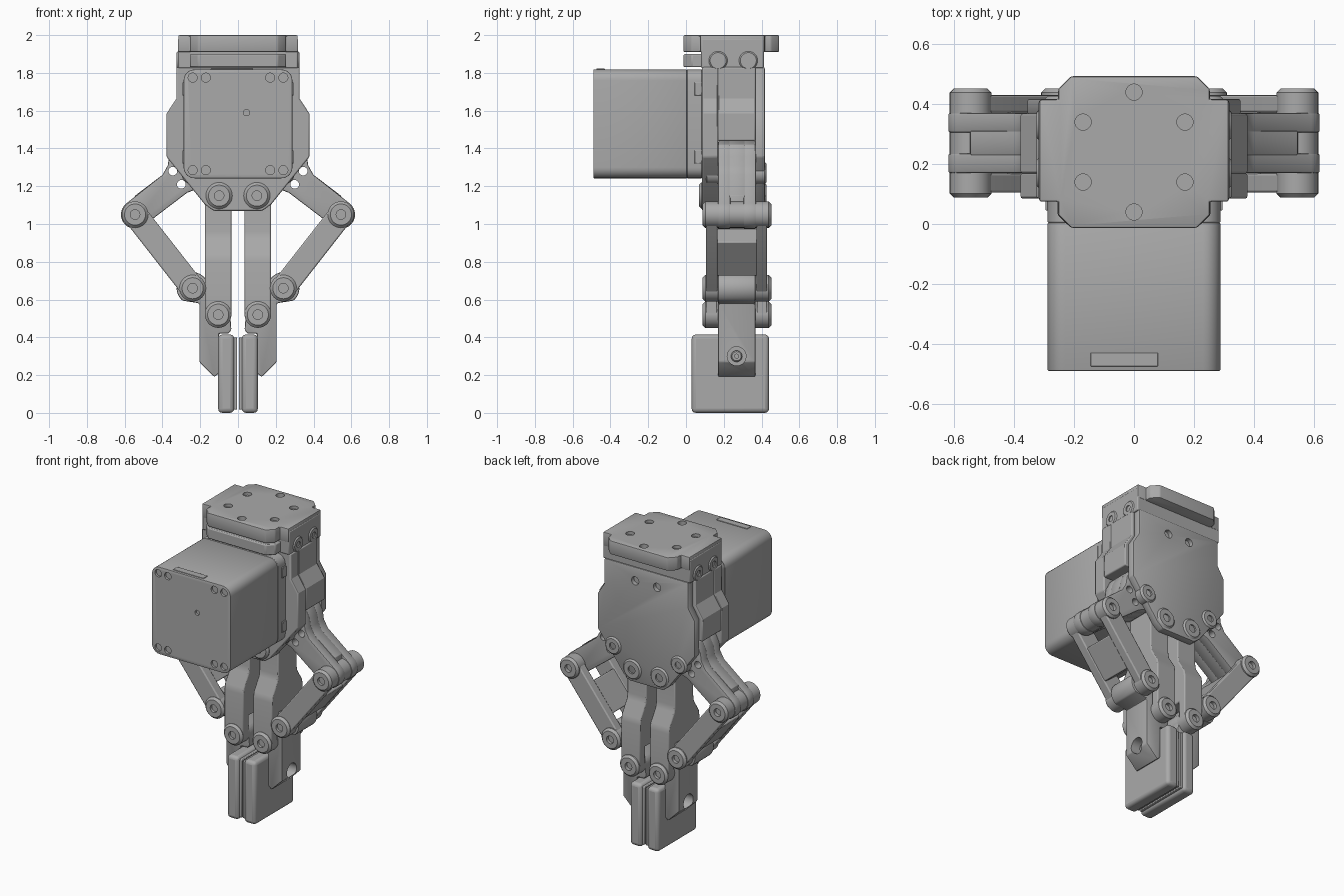
import bpy, bmesh, math
from mathutils import Vector

if "Cube" in bpy.data.objects:
    bpy.data.objects.remove(bpy.data.objects["Cube"], do_unlink=True)

grey = bpy.data.materials.new("machined_grey")
grey.use_nodes = True
colour = (0.4, 0.4, 0.4, 1)
grey.diffuse_color = colour
grey.node_tree.nodes["Principled BSDF"].inputs["Base Color"].default_value = colour

parts = []
# Place a 2D profile point (a, b) at depth d along each extrusion axis
PLACE = {"x": lambda a, b, d: (d, a, b),
         "y": lambda a, b, d: (a, d, b),
         "z": lambda a, b, d: (a, b, d)}


def finish(name, bm, bevel=0.0, segments=2):
    bmesh.ops.recalc_face_normals(bm, faces=bm.faces)
    mesh = bpy.data.meshes.new(name)
    bm.to_mesh(mesh)
    bm.free()
    mesh.materials.append(grey)
    obj = bpy.data.objects.new(name, mesh)
    bpy.context.collection.objects.link(obj)
    if bevel:
        mod = obj.modifiers.new("edge_bevel", "BEVEL")
        mod.width, mod.segments = bevel, segments
        mod.limit_method, mod.angle_limit = "ANGLE", math.radians(35)
    parts.append(obj)
    return obj


def prism(name, pts, lo, hi, axis="y", bevel=0.007, segments=2):
    """Extrude a flat outline between two depths."""
    bm = bmesh.new()
    low = [bm.verts.new(PLACE[axis](a, b, lo)) for a, b in pts]
    high = [bm.verts.new(PLACE[axis](a, b, hi)) for a, b in pts]
    bm.faces.new(low)
    bm.faces.new(high)
    for i in range(len(pts)):
        j = (i + 1) % len(pts)
        bm.faces.new((low[i], low[j], high[j], high[i]))
    return finish(name, bm, bevel, segments)


def lathe(name, centre, profile, axis="y", sides=32):
    """Turn a (radius, depth) profile about an axis; ends at radius 0 close it."""
    bm = bmesh.new()
    rings = []
    for r, d in profile:
        if r == 0:
            rings.append([bm.verts.new(PLACE[axis](*centre, d))])
        else:
            rings.append([bm.verts.new(PLACE[axis](a, b, d)) for a, b in arc(centre, r, 0, 360, sides)[:-1]])
    for p, q in zip(rings, rings[1:]):
        for i in range(sides):
            j = (i + 1) % sides
            loop = [p[i % len(p)], p[j % len(p)], q[j % len(q)], q[i % len(q)]]
            bm.faces.new(list(dict.fromkeys(loop)))
    return finish(name, bm)


def arc(c, r, start, end, n=12):
    angles = [math.radians(start + (end - start) * i / n) for i in range(n + 1)]
    return [(c[0] + r * math.cos(t), c[1] + r * math.sin(t)) for t in angles]


def capsule(p, q, r):
    ang = math.degrees(math.atan2(q[1] - p[1], q[0] - p[0]))
    return arc(p, r, ang + 90, ang + 270) + arc(q, r, ang - 90, ang + 90)


def rect(a0, b0, a1, b1):
    return [(a0, b0), (a1, b0), (a1, b1), (a0, b1)]


def mirrored(half):
    return half + [(-a, b) for a, b in reversed(half)]


def screw(name, centre, lo, hi, r, axis="y"):
    """Pin with chamfered socket heads at both ends."""
    s, c, deep = r * 0.36, r * 0.2, min(0.025, (hi - lo) * 0.3)
    lathe(name, centre, [(0, lo + deep), (s, lo + deep), (s, lo), (r - c, lo), (r, lo + c),
                         (r, hi - c), (r - c, hi), (s, hi), (s, hi - deep), (0, hi - deep)], axis)


def drill(obj, holes, r, lo, hi, axis="y"):
    """Cut round holes and bake the result."""
    for centre in holes:
        cutter = lathe("hole_cutter", centre, [(0, lo), (r, lo), (r, hi), (0, hi)], axis, 20)
        parts.remove(cutter)
        cutter.hide_render = True
        mod = obj.modifiers.new("hole", "BOOLEAN")
        mod.operation, mod.object, mod.solver = "DIFFERENCE", cutter, "EXACT"
        baked = bpy.data.meshes.new_from_object(
            obj.evaluated_get(bpy.context.evaluated_depsgraph_get()))
        obj.modifiers.clear()
        obj.data = baked
        bpy.data.objects.remove(cutter, do_unlink=True)


# Motor
rounded = (arc((0.23, 1.76), 0.058, 0, 90, 6) + arc((-0.23, 1.76), 0.058, 90, 180, 6)
           + arc((-0.23, 1.30), 0.058, 180, 270, 6) + arc((0.23, 1.30), 0.058, 270, 360, 6))
motor = prism("motor", rounded, -0.49, 0.005, bevel=0.004)
corners = [(sx * x, z) for sx in (1, -1) for x in (0.17, 0.24) for z in (1.285, 1.775)]
drill(motor, corners, 0.024, -0.55, -0.475)
drill(motor, [(0.045, 1.59)], 0.017, -0.55, -0.475)
prism("motor_flange", rounded, 0.005, 0.085, bevel=0.003)
prism("connector_cover", rect(-0.145, -0.475, 0.08, -0.43), 1.815, 1.822, "z", 0.002)
for s in (1, -1):
    for z in (1.355, 1.715):
        prism("flange_lug", rect(0.045, z - 0.035, 0.085, z + 0.035), s * 0.27, s * 0.295, "x", 0.003)

# Gear housing: front plate, upper block, spine and back cover
outline = mirrored([(0.325, 1.83), (0.325, 1.665), (0.378, 1.585), (0.378, 1.355),
                    (0.177, 1.105), (0.13, 1.07)])
prism("housing_front", outline, 0.085, 0.17)
prism("housing_block", mirrored([(0.325, 1.83), (0.325, 1.665), (0.378, 1.585), (0.378, 1.44)]),
      0.168, 0.368)
prism("housing_spine", rect(-0.12, 1.28, 0.12, 1.46), 0.165, 0.37)
cover = prism("housing_cover", [(x * 0.94, z) for x, z in outline], 0.366, 0.417)
drill(cover, [(0.08, 1.74), (-0.08, 1.74)], 0.027, 0.39, 0.45)

# Top mount
prism("mount_block", rect(-0.318, 0.08, 0.318, 0.412), 1.825, 1.98, "z")
prism("mount_lower", mirrored([(0.255, 0.20), (0.255, 0.03), (0.21, -0.013)]), 1.83, 1.90, "z")
plate = prism("mount_plate", mirrored([(0.21, 0.493), (0.253, 0.45), (0.253, 0.415), (0.316, 0.415),
                                       (0.316, 0.075), (0.253, 0.075), (0.253, 0.03), (0.21, -0.013)]),
              1.91, 2.0, "z")
drill(plate, [(0, 0.44), (0, 0.04)] + [(s * 0.17, y) for s in (1, -1) for y in (0.14, 0.34)],
      0.027, 1.94, 2.05, "z")
for s in (1, -1):
    for y in (0.17, 0.33):
        screw("mount_screw", (y, 1.865), *sorted((s * 0.27, s * 0.325)), 0.053, "x")

# Linkage and fingers, built on the left and flipped for the right
ELBOW, KNEE, TIP, ROOT, GEAR = (0.545, 1.05), (0.24, 0.66), (0.105, 0.52), (0.1, 1.15), (0.24, 1.27)
for s, side in ((1, "left_"), (-1, "right_")):
    def flip(pts):
        return [(s * a, b) for a, b in pts]

    def solid(name, pts, lo, hi, **kw):
        return prism(side + name, flip(pts), lo, hi, **kw)

    def across(name, pts, lo, hi, **kw):
        return prism(side + name, pts, s * lo, s * hi, axis="x", **kw)

    # Crank with a forked outer end
    shoulder = [(0.50, 0.99), (0.27, 1.165), (0.18, 1.20), (0.15, 1.30), (0.2, 1.41), (0.25, 1.44),
                (0.335, 1.42), (0.365, 1.36), (0.372, 1.31), (0.40, 1.26)]
    for y in (0.17, 0.305):
        cheek = solid("crank_cheek", arc(ELBOW, 0.075, 52, -128) + shoulder[1:], y, y + 0.065)
        drill(cheek, flip([(0.345, 1.28), (0.30, 1.21)]), 0.023, 0.1, 0.45)
    core = solid("crank_core", shoulder + [(0.545, 1.15), (0.552, 1.05)], 0.23, 0.31, bevel=0.003)
    drill(core, flip([(0.345, 1.28), (0.30, 1.21)]), 0.023, 0.1, 0.45)

    # Outer link: two side plates joined by a web
    for lo, hi in ((0.105, 0.168), (0.372, 0.43)):
        solid("link_plate", capsule(ELBOW, KNEE, 0.064), lo, hi)
    a, b = Vector(ELBOW), Vector(KNEE)
    d = (b - a).normalized()
    n = Vector((-d.y, d.x)) * 0.06
    p, q = a.lerp(b, 0.28), a.lerp(b, 0.74)
    solid("link_web", [tuple(v) for v in (p + n, q + n, q - n, p - n)], 0.16, 0.38)

    # Inner bar: slim at the root, stepping out into a fork at the tip
    front = [(0.17, 1.21), (0.17, 0.96), (0.163, 0.92), (0.112, 0.84), (0.105, 0.80), (0.105, 0.52)]
    back = [(0.43 if y < 0.11 else 0.535 - y, z) for y, z in front]
    fork = [(0.165, 0.52), (0.165, 0.64), (0.375, 0.64), (0.375, 0.52)]
    across("inner_bar", front + fork + back[::-1], 0.035, 0.175)
    for lo, hi in ((0.105, 0.165), (0.375, 0.43)):
        solid("bar_eye", arc(TIP, 0.07, 0, 360, 32)[:-1], lo, hi)

    # Finger holder with a cross hole
    holder = solid("finger_holder", arc(KNEE, 0.085, -50, 135) + arc(TIP, 0.07, 135, 200)
                   + [(0.035, 0.44), (0.05, 0.42), (0.10, 0.42), (0.10, 0.21), (0.125, 0.19),
                      (0.205, 0.27), (0.205, 0.58)], 0.17, 0.367)
    drill(holder, [(0.268, 0.3)], 0.05, *sorted((s * 0.13, s * 0.3)), axis="x")
    screw(side + "finger_screw", (0.268, 0.3), *sorted((s * 0.11, s * 0.16)), 0.03, "x")

    # Grip pad and its inner facing
    across("grip_pad", rect(0.03, 0.0, 0.44, 0.415), 0.02, 0.105, bevel=0.022, segments=3)
    across("grip_facing", rect(0.045, 0.018, 0.425, 0.40), 0.004, 0.03, bevel=0.004)

    # Pivot pins and housing screws
    for name, c in (("elbow_pin", ELBOW), ("knee_pin", KNEE), ("tip_pin", TIP)):
        screw(side + name, (s * c[0], c[1]), 0.088, 0.452, 0.07)
    screw(side + "root_pin", (s * ROOT[0], ROOT[1]), 0.068, 0.427, 0.07)
    screw(side + "gear_pin", (s * GEAR[0], GEAR[1]), 0.1, 0.427, 0.06)

# Smooth shading on the rounds, sharp elsewhere
bpy.ops.object.select_all(action="DESELECT")
for obj in parts:
    obj.select_set(True)
bpy.context.view_layer.objects.active = parts[0]
bpy.ops.object.shade_smooth_by_angle(angle=math.radians(30))
